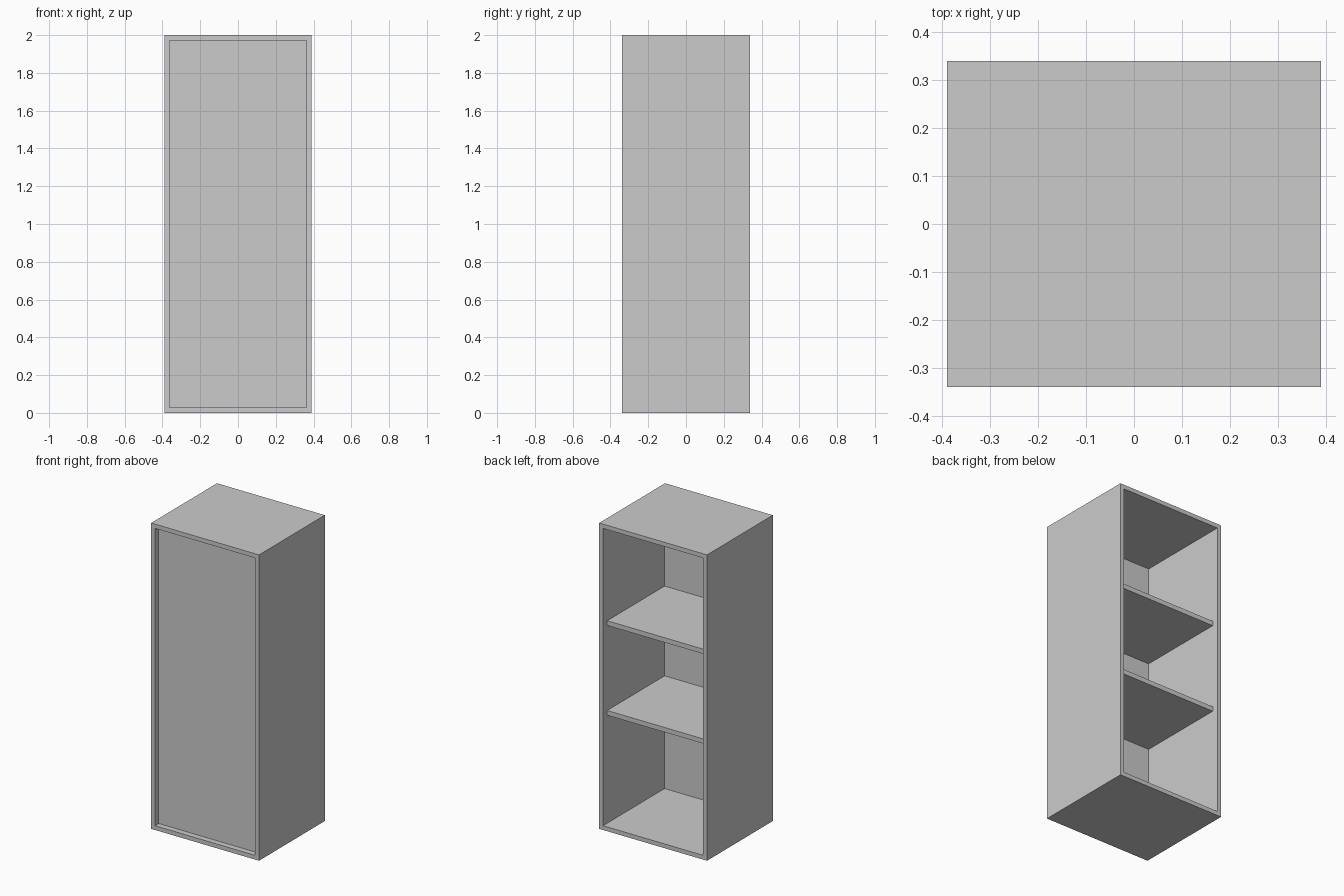
import bpy, bmesh

if "Cube" in bpy.data.objects:
    bpy.data.objects.remove(bpy.data.objects["Cube"])

W, D, H, T = 0.39, 0.34, 2.0, 0.028   # half width, half depth, height, board thickness


def make_object(name, bm):
    bmesh.ops.recalc_face_normals(bm, faces=bm.faces[:])
    mesh = bpy.data.meshes.new(name)
    bm.to_mesh(mesh)
    bm.free()
    obj = bpy.data.objects.new(name, mesh)
    bpy.context.collection.objects.link(obj)
    return obj


def box(name, x0, x1, y0, y1, z0, z1):
    bm = bmesh.new()
    bmesh.ops.create_cube(bm, size=1)
    for v in bm.verts:
        v.co.x = x1 if v.co.x > 0 else x0
        v.co.y = y1 if v.co.y > 0 else y0
        v.co.z = z1 if v.co.z > 0 else z0
    return make_object(name, bm)


def rect_ring(bm, inset, y):
    x, z0, z1 = W - inset, inset, H - inset
    return [bm.verts.new((a, y, b)) for a, b in ((-x, z0), (x, z0), (x, z1), (-x, z1))]


# Carcass: rectangular tube with sides, top and bottom
bm = bmesh.new()
rings = [rect_ring(bm, 0, -D), rect_ring(bm, 0, D), rect_ring(bm, T, D), rect_ring(bm, T, -D)]
for i in range(4):
    a, b = rings[i], rings[(i + 1) % 4]
    for j in range(4):
        k = (j + 1) % 4
        bm.faces.new((a[j], a[k], b[k], b[j]))
make_object("cabinet_carcass", bm)

# Thin panel recessed behind the front rim
box("recessed_panel", -W + T, W - T, -0.302, -0.296, T, H - T)

# Shelves, set back from the open side
for name, top in (("lower_shelf", 0.765), ("upper_shelf", 1.352)):
    box(name, -W + T, W - T, -0.296, 0.297, top - 0.031, top)
